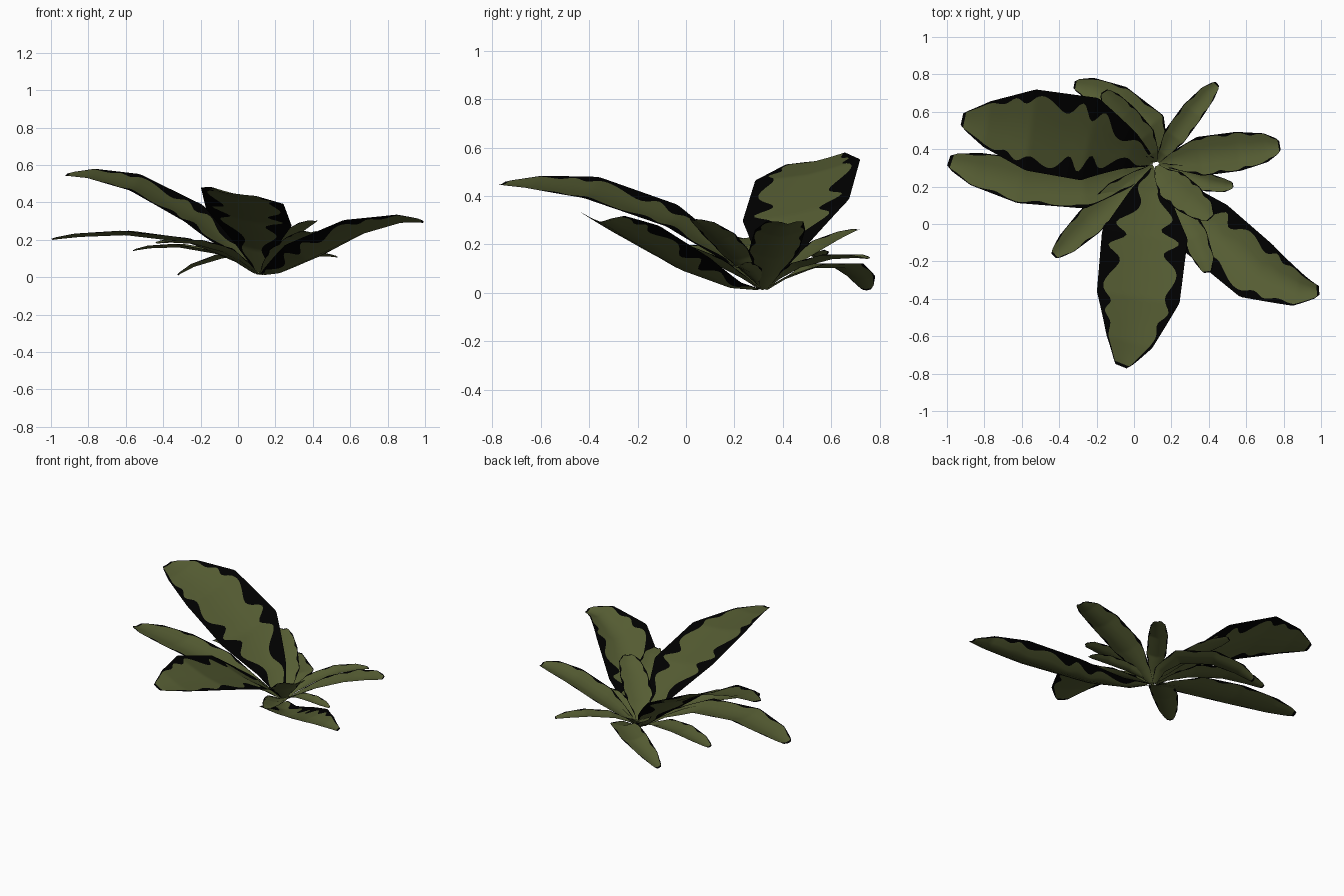
import bpy
import bmesh
import math
from mathutils import Vector

default_cube = bpy.data.objects.get("Cube")
if default_cube:
    bpy.data.objects.remove(default_cube, do_unlink=True)


def make_material(name, colour):
    material = bpy.data.materials.new(name)
    material.use_nodes = True
    material.diffuse_color = (*colour, 1)
    shader = material.node_tree.nodes["Principled BSDF"]
    shader.inputs["Base Color"].default_value = (*colour, 1)
    shader.inputs["Roughness"].default_value = 1
    return material


olive_green = make_material("olive green", (.092, .109, .033))
black_margin = make_material("black margin", (0, 0, 0))

CROWN = Vector((.12, .32, .005))
ROWS = 70

# Leaf outlines: fraction of the length, fraction of the half width
POINTED = [(0, .12), (.13, .45), (.35, 1), (.65, .97), (.87, .55), (.97, .25), (1, .14)]
BLUNT = [(0, .15), (.13, .45), (.35, .97), (.65, .97), (.87, .72), (.97, .4), (1, .22)]


def along(points, u):
    """Smooth curve through evenly spaced points."""
    total = Vector((0, 0, 0))
    last = len(points) - 1
    for i, point in enumerate(points):
        weight = 1
        for j in range(last + 1):
            if j != i:
                weight *= (u * last - j) / (i - j)
        total += point * weight
    return total


def margin(u, phase, wavy):
    """Share of the half width taken by the black margin."""
    if not wavy:
        return .05 + .12 * math.sin(u * 16 + phase) ** 4
    wave = .5 + .5 * math.sin(u * 40 + phase + math.sin(u * 17))
    fade = (1.25 - 1.2 * u) * min(1, .3 + u * 4)
    return .05 + fade * (.17 + .47 * wave)


def make_leaf(name, lower, upper, tip, half_width, fold=.02, tilt=0, wavy=False):
    """Leaf sheet along a midrib; fold lifts both edges, tilt lifts the left one."""
    points = [CROWN] + [Vector(p) for p in (lower, upper, tip)]
    points[0] = CROWN + (points[1] - CROWN) * .08
    # Flat-sided sections: midrib point, sideways direction and width at each knot
    sections = []
    for u, width in POINTED if wavy else BLUNT:
        heading = along(points, min(u + .03, 1)) - along(points, max(u - .03, 0))
        side = Vector((-heading.y, heading.x, 0)).normalized()
        sections.append((u, along(points, u), side, width))
    bm = bmesh.new()
    rows = []
    for i in range(ROWS + 1):
        u = i / ROWS
        start, end = next(pair for pair in zip(sections, sections[1:]) if u <= pair[1][0])
        t = (u - start[0]) / (end[0] - start[0])
        middle, side = (start[k].lerp(end[k], t) for k in (1, 2))
        width = start[3] + (end[3] - start[3]) * t
        right = 1 - margin(u, 0, wavy)
        left = 1 - margin(u, 2, wavy)
        row = []
        for v in (-1, -right, -right / 2, 0, left / 2, left, 1):
            rise = Vector((0, 0, (fold * abs(v) ** 1.3 + tilt * v) * width))
            row.append(bm.verts.new(middle + side * (v * half_width * width) + rise))
        rows.append(row)
    # Outer strips and the very tip are black
    for i, (a, b) in enumerate(zip(rows, rows[1:])):
        columns = len(a) - 1
        for k in range(columns):
            face = bm.faces.new((a[k + 1], a[k], b[k], b[k + 1]))
            face.material_index = int(k in (0, columns - 1) or i == ROWS - 1)
            face.smooth = True
    bm.normal_update()
    if sum(f.normal.z for f in bm.faces) < 0:
        bmesh.ops.reverse_faces(bm, faces=bm.faces)
    mesh = bpy.data.meshes.new(name)
    bm.to_mesh(mesh)
    bm.free()
    mesh.materials.append(olive_green)
    mesh.materials.append(black_margin)
    leaf = bpy.data.objects.new(name, mesh)
    bpy.context.collection.objects.link(leaf)


# Large leaves with wavy black margins
make_leaf("large_leaf_back_right", (-.22, .45, .31), (-.57, .505, .495), (-.92, .56, .545),
          .225, tilt=-.045, wavy=True)
make_leaf("large_leaf_front", (.06, -.04, .29), (.02, -.41, .42), (-.07, -.76, .45),
          .23, tilt=-.045, wavy=True)
make_leaf("large_leaf_front_left", (.36, 0, .085), (.67, -.26, .235), (.99, -.355, .29),
          .17, fold=.065, tilt=-.015, wavy=True)

# Medium leaves
make_leaf("medium_leaf_right", (-.25, .205, .18), (-.62, .235, .225), (-.99, .34, .2), .125, fold=.025)
make_leaf("medium_leaf_left", (.34, .36, .135), (.57, .39, .235), (.78, .42, .285), .108, fold=.03)
make_leaf("medium_leaf_back", (.1, .52, .1), (-.09, .665, .1), (-.32, .745, .01), .085)

# Small inner leaves
make_leaf("small_leaf_back_left", (.21, .46, .1), (.32, .61, .14), (.445, .75, .14), .062)
make_leaf("small_leaf_back", (.05, .45, .12), (-.06, .58, .2), (-.16, .71, .26), .078)
make_leaf("small_leaf_front_right", (-.07, .17, .13), (-.25, 0, .18), (-.43, -.17, .18), .08)
make_leaf("small_leaf_upright", (.19, .22, .13), (.3, .13, .23), (.41, .03, .3), .088)
make_leaf("small_leaf_front", (.22, .12, .12), (.33, -.08, .2), (.39, -.26, .24), .072)
make_leaf("small_leaf_left", (.25, .27, .08), (.4, .22, .11), (.53, .21, .105), .05)
make_leaf("small_leaf_under", (-.1, .42, .12), (-.33, .5, .16), (-.56, .55, .14), .08)
